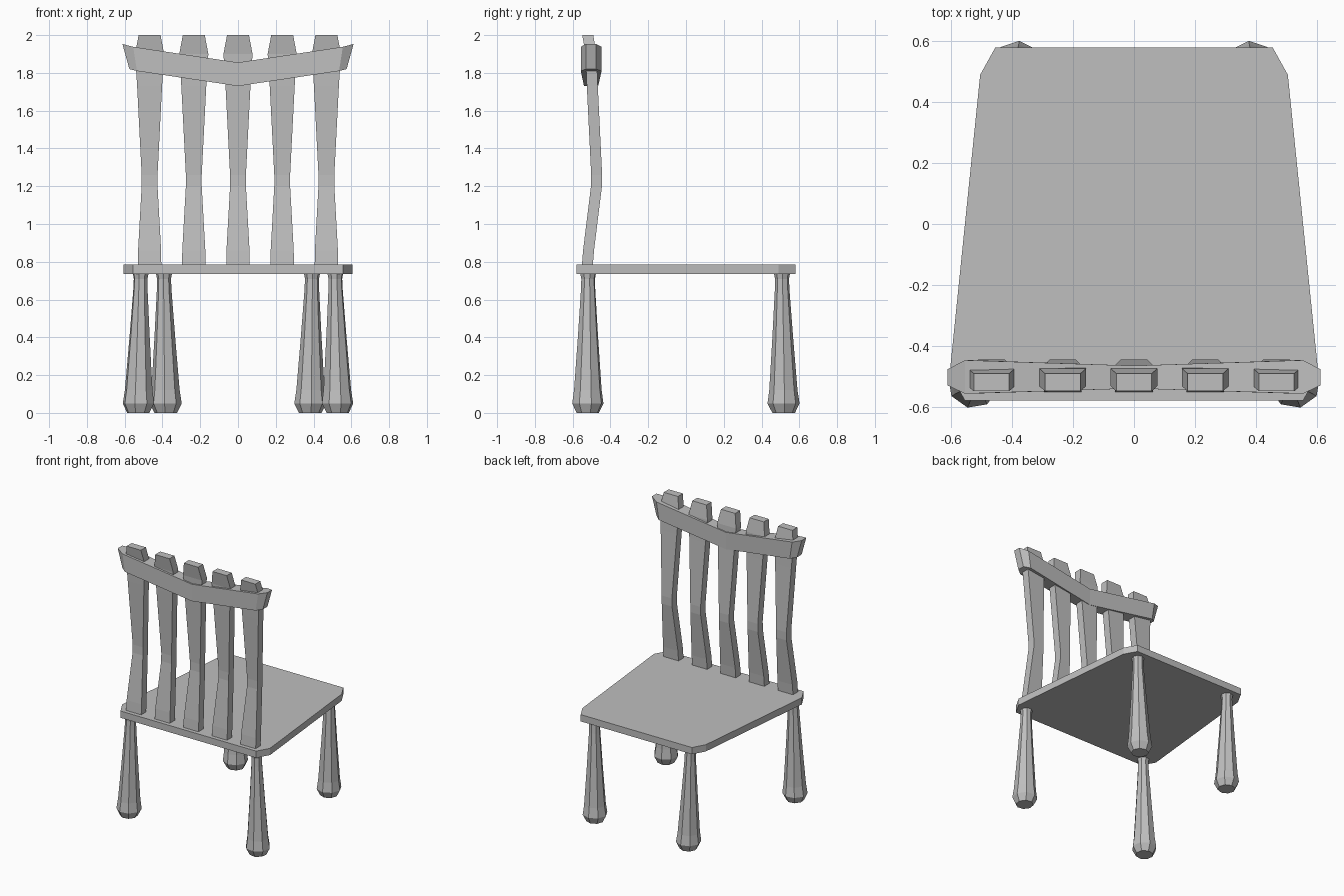
import bpy, bmesh
from math import cos, sin, pi, radians

cube = bpy.data.objects.get("Cube")
if cube:
    bpy.data.objects.remove(cube, do_unlink=True)

grey = bpy.data.materials.new("plain grey")
grey.use_nodes = True
colour = (0.52, 0.52, 0.52, 1)
grey.diffuse_color = colour
grey.node_tree.nodes["Principled BSDF"].inputs["Base Color"].default_value = colour


def loft(name, rings):
    """Join matching rings of points with faces and cap both ends."""
    bm = bmesh.new()
    loops = [[bm.verts.new(p) for p in ring] for ring in rings]
    n = len(loops[0])
    for a, b in zip(loops, loops[1:]):
        for i in range(n):
            j = (i + 1) % n
            bm.faces.new((a[i], a[j], b[j], b[i]))
    bm.faces.new(loops[0])
    bm.faces.new(loops[-1])
    bmesh.ops.recalc_face_normals(bm, faces=bm.faces)
    mesh = bpy.data.meshes.new(name)
    bm.to_mesh(mesh)
    bm.free()
    mesh.materials.append(grey)
    obj = bpy.data.objects.new(name, mesh)
    bpy.context.collection.objects.link(obj)
    return obj


# Seat: tapered board with clipped corners
half = [(0.555, -0.58), (0.605, -0.49), (0.505, 0.49), (0.455, 0.58)]
outline = half + [(-x, y) for x, y in reversed(half)]
loft("seat", [[(x, y, z) for x, y in outline] for z in (0.735, 0.785)])

# Legs: eight-sided clubs with a bulbous foot, (height, radius)
leg_profile = [(0, 0.06), (0.05, 0.085), (0.12, 0.075), (0.4, 0.055),
               (0.65, 0.039), (0.71, 0.037), (0.74, 0.043)]


def leg(name, side, foot, top, turn):
    rings = []
    for z, r in leg_profile:
        t = z / 0.74
        cx = foot[0] + (top[0] - foot[0]) * t
        cy = foot[1] + (top[1] - foot[1]) * t
        angles = [turn + i * pi / 4 for i in range(8)]
        rings.append([(side * (cx + r * cos(a)), cy + r * sin(a), z) for a in angles])
    loft(name, rings)


for side, label in ((1, "left"), (-1, "right")):
    leg("backrest_leg_" + label, side, (0.528, -0.52), (0.515, -0.518), radians(13))
    leg("seat_edge_leg_" + label, side, (0.382, 0.517), (0.392, 0.508), radians(4))

# Back slats: waisted and bent, (height, half width, centre y)
slat_profile = [(0.77, 0.062, -0.523), (0.86, 0.061, -0.516), (1.2, 0.042, -0.474),
                (1.26, 0.042, -0.473), (1.73, 0.066, -0.496), (1.9, 0.077, -0.503),
                (2.0, 0.058, -0.52)]
for k in range(5):
    cx = (k - 2) * 0.234
    loft(f"back_slat_{k + 1}",
         [[(cx - w, y - 0.029, z), (cx + w, y - 0.029, z),
           (cx + w, y + 0.029, z), (cx - w, y + 0.029, z)] for z, w, y in slat_profile])

# Top rail: shallow V with pinched ends,
# (x low, x high, y front, y rear, z low, z high)
stations = [(0, 0, -0.54, -0.465, 1.73, 1.855),
            (0.535, 0.555, -0.557, -0.447, 1.81, 1.938),
            (0.575, 0.612, -0.53, -0.477, 1.82, 1.953)]


def rail_ring(side, xl, xh, yf, yr, zl, zh):
    return [(side * xl, yf, zl), (side * xl, yr, zl),
            (side * xh, yr, zh), (side * xh, yf, zh)]


loft("top_rail", [rail_ring(-1, *s) for s in reversed(stations)]
     + [rail_ring(1, *s) for s in stations[1:]])
